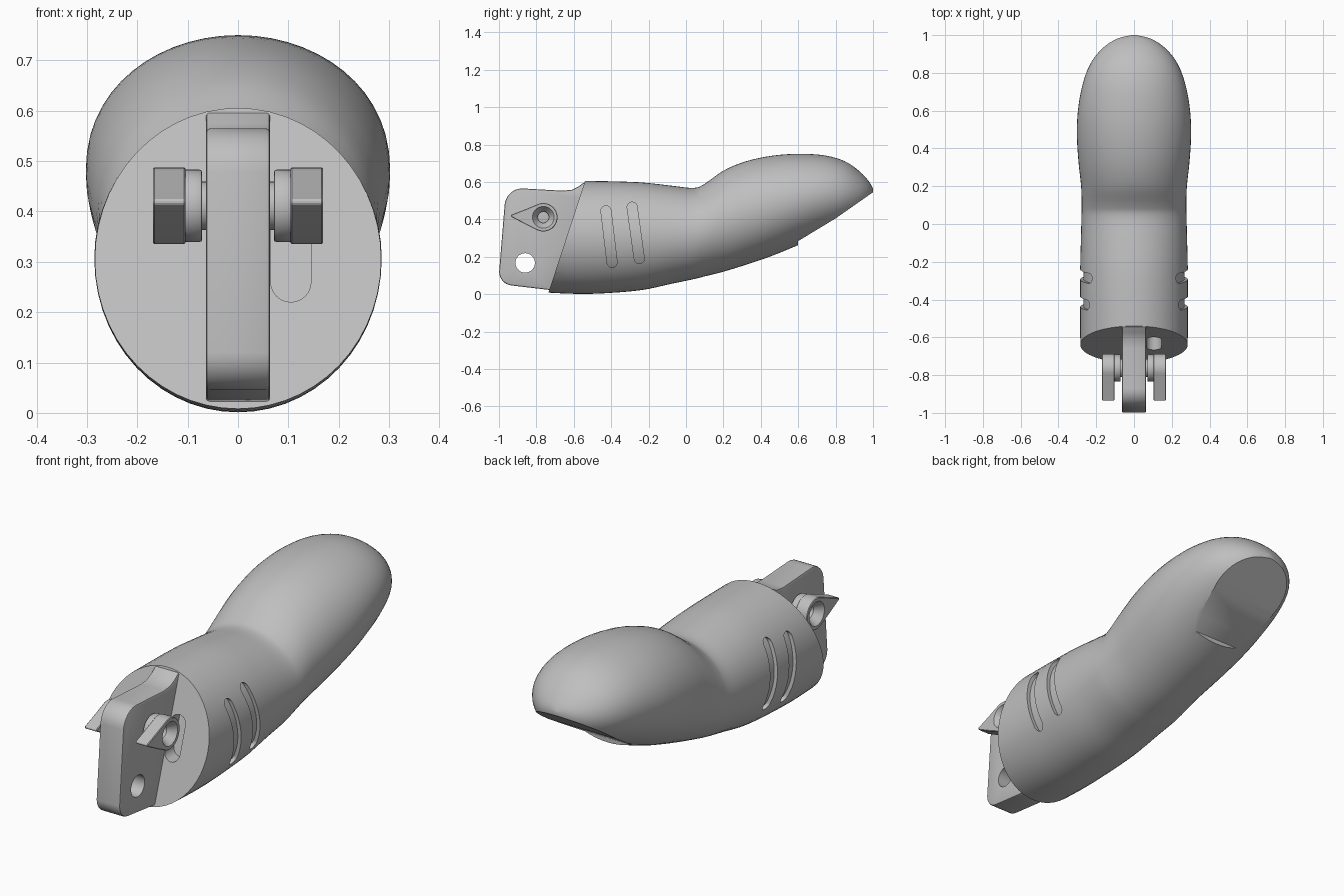
import bpy
import bmesh
from math import sin, cos, pi, radians
from mathutils import Vector

cube = bpy.data.objects.get("Cube")
if cube:
    bpy.data.objects.remove(cube, do_unlink=True)

# One matt grey plastic for every part
grey = bpy.data.materials.new("grey_plastic")
grey.use_nodes = True
colour = (0.52, 0.52, 0.52, 1)
grey.diffuse_color = colour
grey.node_tree.nodes["Principled BSDF"].inputs["Base Color"].default_value = colour


def make_object(name, bm):
    bmesh.ops.recalc_face_normals(bm, faces=bm.faces)
    mesh = bpy.data.meshes.new(name)
    bm.to_mesh(mesh)
    bm.free()
    obj = bpy.data.objects.new(name, mesh)
    mesh.materials.append(grey)
    bpy.context.collection.objects.link(obj)
    return obj


def activate(obj):
    bpy.ops.object.select_all(action="DESELECT")
    obj.select_set(True)
    bpy.context.view_layer.objects.active = obj


def skin(rings):
    """Closed mesh through a list of equal-length rings of points."""
    bm = bmesh.new()
    loops = [[bm.verts.new(p) for p in ring] for ring in rings]
    n = len(loops[0])
    for a, b in zip(loops, loops[1:]):
        for i in range(n):
            j = (i + 1) % n
            bm.faces.new((a[i], a[j], b[j], b[i]))
    bm.faces.new(loops[0][::-1])
    bm.faces.new(loops[-1])
    return bm


def side_prism(name, outline, x0, x1):
    """Extrude a (y, z) outline along x."""
    return make_object(name, skin([[(x, y, z) for y, z in outline] for x in (x0, x1)]))


def arc(cy, cz, r, start, end, steps=12):
    angles = [radians(start + (end - start) * i / steps) for i in range(steps + 1)]
    return [(cy + r * cos(a), cz + r * sin(a)) for a in angles]


def circle(cy, cz, r):
    return arc(cy, cz, r, 0, 350, 35)


def stadium(top, bottom, r):
    return arc(*top, r, 0, 180) + arc(*bottom, r, 180, 360)


def cut(obj, tool):
    mod = obj.modifiers.new("cut", "BOOLEAN")
    mod.operation = "DIFFERENCE"
    mod.solver = "EXACT"
    mod.object = tool
    activate(obj)
    bpy.ops.object.modifier_apply(modifier=mod.name)
    bpy.data.objects.remove(tool, do_unlink=True)


def bevel(obj, width, segments):
    mod = obj.modifiers.new("bevel", "BEVEL")
    mod.width = width
    mod.segments = segments
    mod.limit_method = "ANGLE"
    mod.angle_limit = radians(40)
    activate(obj)
    bpy.ops.object.modifier_apply(modifier=mod.name)


# Finger body stations: y, top z, bottom z, half width
STATIONS = [Vector(s) for s in (
    (-.9, .605, .02, .283), (-.7, .605, .006, .284), (-.5, .605, .002, .285),
    (-.25, .598, .02, .285), (-.08, .58, .055, .281), (.04, .568, .08, .278),
    (.1, .59, .095, .277), (.2, .66, .12, .28), (.32, .71, .157, .293),
    (.46, .74, .205, .302), (.6, .75, .262, .297), (.74, .742, .32, .272),
    (.85, .71, .37, .23), (.93, .655, .425, .167), (.98, .6, .49, .092),
    (1, .565, .54, .012))]


def loft(stations, inset=0, steps=4, sides=56):
    """Elliptical sections along a Catmull-Rom spline of the stations."""
    pts = [stations[0]] + stations + [stations[-1]]
    path = []
    for a, b, c, d in zip(pts, pts[1:], pts[2:], pts[3:]):
        for i in range(steps):
            t = i / steps
            path.append((b * 2 + (c - a) * t + (a * 2 - b * 5 + c * 4 - d) * t * t
                         + (b * 3 - a - c * 3 + d) * t ** 3) / 2)
    path.append(stations[-1])
    rings = []
    for y, top, bottom, half in path:
        mid, rise = (top + bottom) / 2, (top - bottom) / 2 - inset
        angles = [2 * pi * k / sides for k in range(sides)]
        rings.append([((half - inset) * cos(a), y, mid + rise * sin(a)) for a in angles])
    return skin(rings)


# Body with its slanted front end
TOP_EDGE = Vector((0, -.54, .605))
END_NORMAL = Vector((0, -.595, .195)).normalized()


def end_y(z):
    return TOP_EDGE.y + (z - TOP_EDGE.z) * .328


bm = loft(STATIONS)
result = bmesh.ops.bisect_plane(bm, geom=bm.verts[:] + bm.edges[:] + bm.faces[:],
                                plane_co=TOP_EDGE, plane_no=END_NORMAL, clear_outer=True)
rim = [e for e in result["geom_cut"] if isinstance(e, bmesh.types.BMEdge)]
bmesh.ops.holes_fill(bm, edges=rim, sides=0)
body = make_object("finger_body", bm)

# Flat pad under the tip
cut(body, side_prism("pad_cutter", [(.6, .284), (.8, .405), (1, .545), (1.1, .62),
                                    (1.1, 0), (.6, 0)], -.5, .5))

# Two shallow curved grooves on each side
for side in (-1, 1):
    for top, bottom in (((-.428, .445), (-.395, .17)), ((-.288, .465), (-.25, .19))):
        groove = side_prism("groove_cutter", stadium(top, bottom, .027), side * .12, side * .4)
        cut(groove, make_object("groove_core", loft(STATIONS[:8], inset=.018)))
        cut(body, groove)

# Slot in the slanted end, beside the tab
slot = stadium((.105, .385), (.105, .26), .04)
cut(body, make_object("slot_cutter", skin(
    [[(x, end_y(z) + depth, z) for x, z in slot] for depth in (-.05, .07)])))

# Hinge tab with rounded corners and a pin hole
outline = ([(-.45, .5), (-.52, .585), (-.545, .598), (-.575, .575), (-.61, .558), (-.66, .553)]
           + arc(-.875, .47, .095, 85, 175, 10)
           + arc(-.925, .12, .074, 180, 262, 8)
           + [(-.82, .033), (-.725, .022), (-.6, .05)])
tab = side_prism("hinge_tab", outline, -.064, .064)
bevel(tab, .008, 2)
cut(tab, side_prism("pin_cutter", circle(-.86, .167, .052), -.2, .2))

# Axle and the pair of pointed knobs
HUB = (-.763, .411)
axle = side_prism("axle", circle(*HUB, .048), -.08, .08)
parts = [body, tab, axle]
for side, label in ((1, "left"), (-1, "right")):
    collar = side_prism(label + "_knob_collar", circle(*HUB, .072), side * .071, side * .11)
    bevel(collar, .006, 2)
    drop = arc(*HUB, .076, -115, 115, 28) + [(-.85, .457), (-.935, .424), (-.935, .414), (-.86, .374)]
    knob = side_prism(label + "_knob", drop, side * .104, side * .169)
    bevel(knob, .003, 1)
    # Countersunk recess
    cut(knob, make_object("recess_cutter", skin(
        [[(side * x, y, z) for y, z in circle(*HUB, r)]
         for x, r in ((.09, .03), (.13, .03), (.169, .058), (.18, .064))])))
    parts += [collar, knob]

for part in parts:
    activate(part)
    bpy.ops.object.shade_smooth_by_angle(angle=radians(30))
